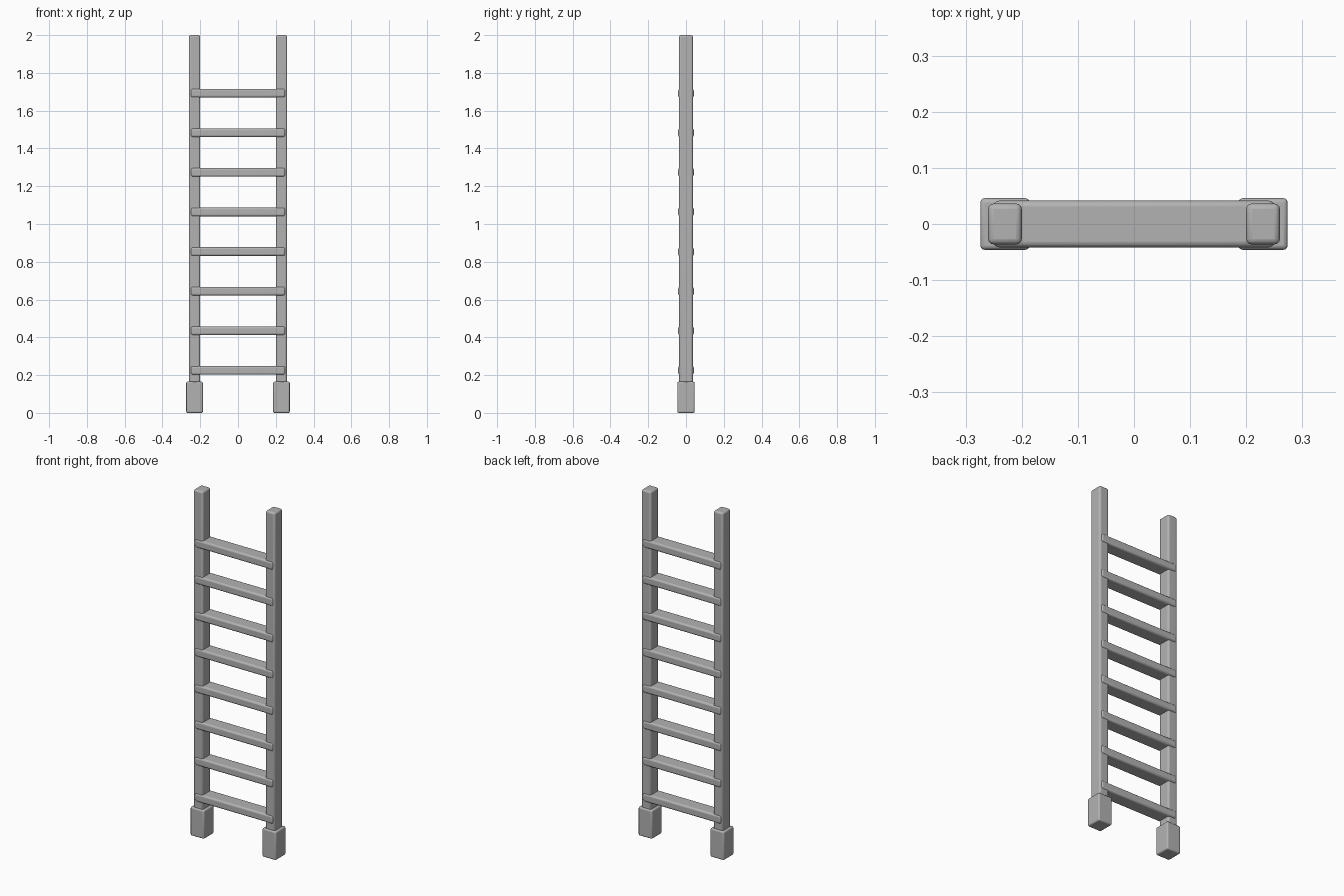
import bpy

# Remove the default cube
cube = bpy.data.objects.get("Cube")
if cube:
    bpy.data.objects.remove(cube, do_unlink=True)

grey = bpy.data.materials.new("plain_grey")
grey.use_nodes = True
GREY = (0.45, 0.45, 0.45, 1)
grey.diffuse_color = GREY
grey.node_tree.nodes["Principled BSDF"].inputs["Base Color"].default_value = GREY


def rounded_box(name, centre, size, radius):
    """Box with softly rounded edges."""
    bpy.ops.mesh.primitive_cube_add(size=1, location=centre)
    box = bpy.context.object
    box.name = name
    box.scale = size
    bpy.ops.object.transform_apply(location=False, rotation=False, scale=True)
    bevel = box.modifiers.new("rounded_edges", "BEVEL")
    bevel.width = radius
    bevel.segments = 3
    box.data.materials.append(grey)
    bpy.ops.object.shade_smooth_by_angle()
    return box


# Upright rails, each standing in a chunky foot
for side, x in (("left", 0.23), ("right", -0.23)):
    rounded_box(side + "_rail", (x, 0, 1.06), (0.06, 0.073, 1.88), 0.01)
    rounded_box(side + "_foot", (x, 0, 0.0825), (0.088, 0.092, 0.165), 0.008)

# Evenly spaced rungs, slightly deeper than the rails
RUNGS, FIRST, STEP = 8, 0.225, 0.2097
for i in range(RUNGS):
    rounded_box(f"rung_{i + 1}", (0, 0, FIRST + i * STEP), (0.5, 0.083, 0.046), 0.01)
